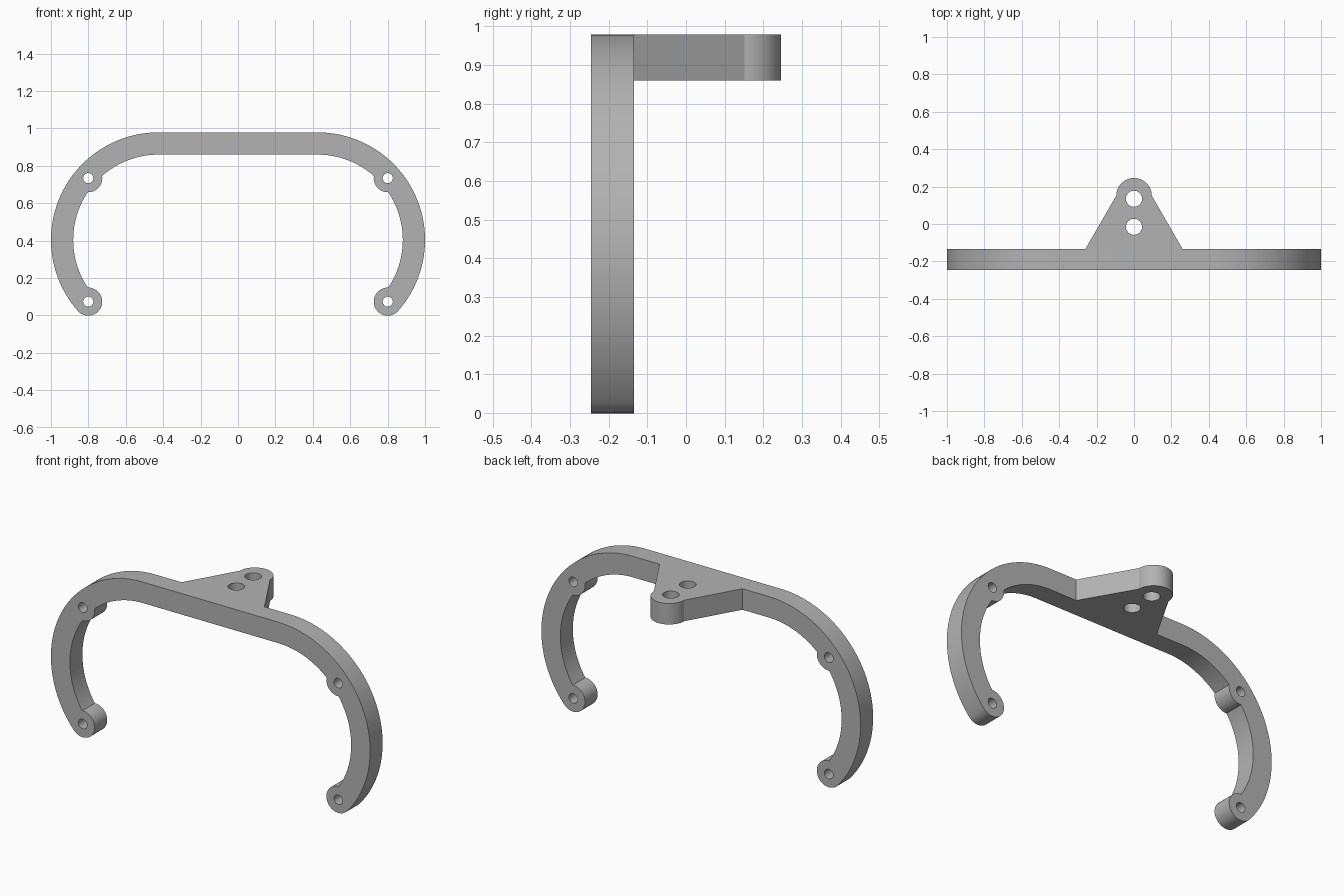
import bpy
import bmesh
from math import cos, sin, acos, radians, degrees
from mathutils import Matrix, Vector

cube = bpy.data.objects.get("Cube")
if cube:
    bpy.data.objects.remove(cube)

grey = bpy.data.materials.new("plain grey")
grey.use_nodes = True
grey.diffuse_color = (0.45, 0.45, 0.45, 1)
grey.node_tree.nodes["Principled BSDF"].inputs["Base Color"].default_value = grey.diffuse_color


def arc(centre, radius, start, end, steps=24):
    """Points along an arc, angles in degrees."""
    angles = [radians(start + (end - start) * i / steps) for i in range(steps + 1)]
    return [Vector((centre[0] + radius * cos(a), centre[1] + radius * sin(a))) for a in angles]


def circle(centre, radius):
    return arc(centre, radius, 0, 360, 32)[:-1]


def plate(name, loops, depth, matrix):
    """Fill an outline with holes, extrude it and place it."""
    bm = bmesh.new()
    edges = []
    for loop in loops:
        verts = [bm.verts.new((p.x, p.y, 0)) for p in loop]
        edges += [bm.edges.new((v, verts[i - 1])) for i, v in enumerate(verts)]
    bmesh.ops.triangle_fill(bm, edges=edges, use_beauty=True)
    out = bmesh.ops.extrude_face_region(bm, geom=bm.faces[:], use_keep_orig=True)
    moved = [g for g in out["geom"] if isinstance(g, bmesh.types.BMVert)]
    bmesh.ops.translate(bm, verts=moved, vec=(0, 0, depth))
    bm.transform(matrix)
    bmesh.ops.recalc_face_normals(bm, faces=bm.faces)
    mesh = bpy.data.meshes.new(name)
    bm.to_mesh(mesh)
    bm.free()
    mesh.materials.append(grey)
    mesh.shade_smooth()
    mesh.set_sharp_from_angle(angle=radians(20))
    obj = bpy.data.objects.new(name, mesh)
    bpy.context.collection.objects.link(obj)
    return obj


# Curved bracket: two big arcs joined by a straight bar, with screw bosses
centre = Vector((-0.425, 0.4035))
outer, inner, boss = 0.575, 0.456, 0.075
reach = outer - boss
tilt = 41.3
delta = degrees(acos((reach**2 + inner**2 - boss**2) / (2 * reach * inner)))
gamma = degrees(acos((reach**2 + boss**2 - inner**2) / (2 * reach * boss)))
low, high = 180 + tilt, 180 - tilt
low_boss, high_boss = [arc(centre, reach, a, a, 1)[0] for a in (low, high)]

half = arc(centre, outer, 90, low, 48)
half += arc(low_boss, boss, low, low + 180 + gamma)[1:]
half += arc(centre, inner, low - delta, high + delta, 32)[1:]
half += arc(high_boss, boss, high + 180 - gamma, high + 180 + gamma)[1:]
half += arc(centre, inner, high - delta, 90, 16)[1:]
outline = half + [Vector((-p.x, p.y)) for p in reversed(half)]

holes = [circle((side * b.x, b.y), 0.027) for b in (low_boss, high_boss) for side in (1, -1)]
upright = Matrix.Translation((0, -0.134, 0)) @ Matrix.Rotation(radians(90), 4, "X")
plate("curved_bracket", [outline] + holes, 0.112, upright)

# Mounting tab: tapered plate with a rounded end and two holes
root = Vector((0.26, -0.134))
tip = Vector((0, 0.151))
end = 0.095
slope = Vector((-0.5, 0.866)).normalized()
along = (tip - root).dot(slope)
gap = (tip - root - slope * along).length
meet = root + slope * (along - (end**2 - gap**2) ** 0.5)
start = degrees(Vector((1, 0)).angle(meet - tip)) * (1 if meet.y > tip.y else -1)
tab = [root] + arc(tip, end, start, 180 - start, 32) + [Vector((-root.x, root.y))]
tab_holes = [circle((0, y), 0.043) for y in (0.135, -0.015)]
plate("mounting_tab", [tab] + tab_holes, outer - inner,
      Matrix.Translation((0, 0, centre.y + inner)))
